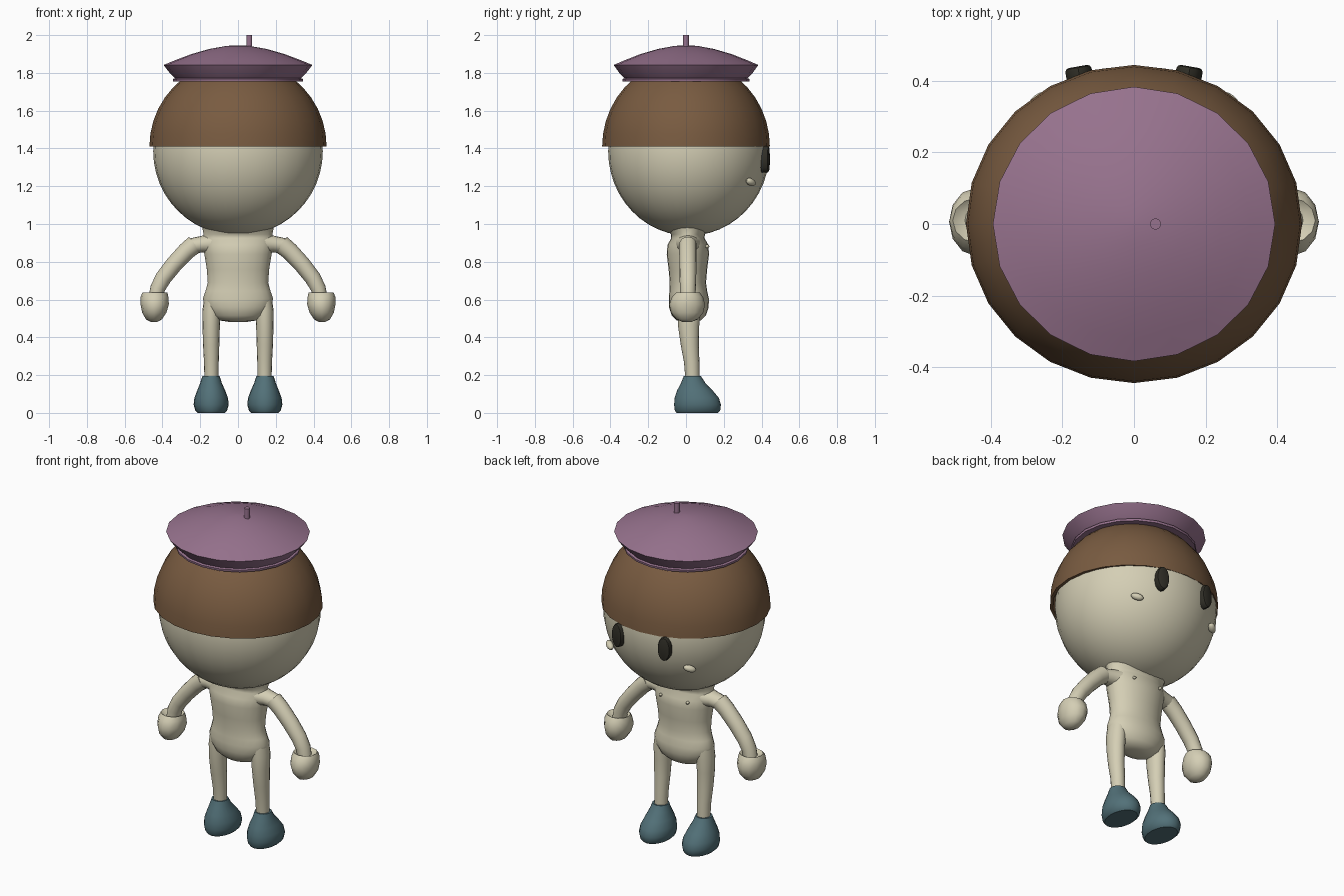
import bpy, bmesh, math
from mathutils import Vector, Matrix


def material(name, rgb):
    m = bpy.data.materials.new(name)
    m.diffuse_color = (*rgb, 1)
    return m


SKIN = material("pale_skin", (0.66, 0.62, 0.46))
HAIR = material("brown_hair", (0.19, 0.105, 0.052))
HAT = material("mauve_felt", (0.31, 0.17, 0.27))
SHOE = material("teal_leather", (0.085, 0.165, 0.19))
DARK = material("dark_eye", (0.03, 0.028, 0.02))


def finish(bm, name, mat, mirror=False, angle=40):
    bmesh.ops.recalc_face_normals(bm, faces=bm.faces[:])
    me = bpy.data.meshes.new(name)
    bm.to_mesh(me)
    bm.free()
    me.materials.append(mat)
    ob = bpy.data.objects.new(name, me)
    bpy.context.collection.objects.link(ob)
    bpy.ops.object.select_all(action='DESELECT')
    ob.select_set(True)
    bpy.context.view_layer.objects.active = ob
    bpy.ops.object.shade_smooth_by_angle(angle=math.radians(angle))
    if mirror:
        ob.modifiers.new("mirror", 'MIRROR')
    return ob


def loft(name, mat, rings, n=20, follow=False, mirror=False, angle=40, caps=(True, True)):
    """Skin elliptical rings (x, y, z, rx, ry); follow turns them along the path."""
    bm = bmesh.new()
    loops = []
    for i, (x, y, z, rx, ry) in enumerate(rings):
        u = Vector((1, 0, 0))
        if follow:
            a, b = rings[max(i - 1, 0)], rings[min(i + 1, len(rings) - 1)]
            t = Vector((b[0] - a[0], 0, b[2] - a[2])).normalized()
            u = Vector((t.z, 0, -t.x))
        ring = []
        for k in range(n):
            w = math.tau * k / n + math.pi / 2
            ring.append(bm.verts.new(Vector((x, y, z)) + u * rx * math.cos(w)
                                     + Vector((0, ry * math.sin(w), 0))))
        loops.append(ring)
    for p, q in zip(loops, loops[1:]):
        for k in range(n):
            bm.faces.new((p[k], p[(k + 1) % n], q[(k + 1) % n], q[k]))
    if caps[0]:
        bm.faces.new(loops[0])
    if caps[1]:
        bm.faces.new(loops[-1])
    return finish(bm, name, mat, mirror, angle)


def ball(name, mat, loc, size, seg=24, rows=16, rot=None, mirror=False):
    bm = bmesh.new()
    m = Matrix.Translation(loc) @ (rot or Matrix()) @ Matrix.Diagonal((*size, 1))
    bmesh.ops.create_uvsphere(bm, u_segments=seg, v_segments=rows, radius=1, matrix=m)
    return finish(bm, name, mat, mirror)


# Head
ball("head", SKIN, (0, 0.015, 1.385), (0.449, 0.427, 0.447), 32, 24)

# Hair: open dome with an inner lip
dome = [(0, 0.012, 1.44, 0.44, 0.418), (0, 0, 1.41, 0.452, 0.428)]
for i in range(11):
    a = math.radians(i * 8.6)
    c = math.cos(a)
    dome.append((0, 0, 1.41 + 0.46 * math.sin(a), 0.469 * c, 0.444 * c))
loft("hair", HAIR, dome, 24, caps=(False, True))

# Beret: band, flared underside, shallow crown
beret = [(0, 0, 1.76, 0.30, 0.29), (0, 0, 1.755, 0.343, 0.335), (0, 0, 1.768, 0.345, 0.337),
         (0, 0, 1.772, 0.333, 0.325), (0, 0, 1.80, 0.362, 0.353), (0, 0, 1.842, 0.394, 0.383),
         (0, 0, 1.87, 0.325, 0.317), (0, 0, 1.90, 0.245, 0.24), (0, 0, 1.927, 0.15, 0.146),
         (0, 0, 1.943, 0.06, 0.06), (0, 0, 1.946, 0.006, 0.006)]
loft("beret", HAT, beret, 20, angle=35)
loft("beret_stalk", HAT, [(0.06, 0, 1.93, 0.016, 0.016), (0.06, 0, 2.0, 0.016, 0.016)], 10)

# Eyes: bevelled oval discs turned slightly outward
bm = bmesh.new()
tilt = (Matrix.Translation((0.152, 0.412, 1.342)) @ Matrix.Rotation(math.radians(-10), 4, 'Z')
        @ Matrix.Rotation(math.radians(90), 4, 'X') @ Matrix.Diagonal((0.038, 0.070, 0.056, 1)))
bmesh.ops.create_cone(bm, cap_ends=True, segments=14, radius1=1, radius2=1, depth=1, matrix=tilt)
rim = [e for e in bm.edges if any(len(f.verts) > 4 for f in e.link_faces)]
bmesh.ops.bevel(bm, geom=rim, offset=0.011, segments=2, affect='EDGES', profile=0.5)
finish(bm, "eye", DARK, mirror=True)

# Cheeks
for s, side in ((1, "right"), (-1, "left")):
    turn = Matrix.Rotation(math.radians(-38 * s), 4, 'Z') @ Matrix.Rotation(math.radians(-18), 4, 'Y')
    ball("cheek_" + side, SKIN, (0.265 * s, 0.343, 1.222), (0.036, 0.02, 0.019), 12, 8, turn)

# Torso with flared neck and rounded hips
torso = [(0, 0.015, 0.482, 0.05, 0.03), (0, 0.015, 0.49, 0.10, 0.065), (0, 0.015, 0.515, 0.145, 0.09),
         (0, 0.015, 0.56, 0.175, 0.105), (0, 0.015, 0.605, 0.186, 0.106), (0, 0.012, 0.645, 0.172, 0.10),
         (0, 0.01, 0.69, 0.160, 0.096), (0, 0.01, 0.76, 0.165, 0.102), (0, 0.01, 0.84, 0.178, 0.112),
         (0, 0.01, 0.89, 0.188, 0.108), (0, 0.01, 0.925, 0.188, 0.088), (0, 0.01, 0.945, 0.182, 0.09),
         (0, 0.01, 0.985, 0.19, 0.125)]
loft("torso", SKIN, torso, 24, angle=60)
ball("chest_nub", SKIN, (0.09, 0.112, 0.882), (0.009, 0.012, 0.009), 8, 6, mirror=True)

# Shoulders, arms and hands
loft("shoulder", SKIN, [(0.13, 0.01, 0.895, 0.055, 0.07), (0.19, 0.01, 0.893, 0.044, 0.05),
                        (0.26, 0.01, 0.882, 0.040, 0.040)], 16, follow=True, mirror=True)
loft("arm", SKIN, [(0.228, 0.01, 0.893, 0.050, 0.046), (0.275, 0.01, 0.855, 0.047, 0.046),
                   (0.34, 0.01, 0.785, 0.045, 0.045), (0.395, 0.01, 0.715, 0.043, 0.044),
                   (0.425, 0.01, 0.66, 0.040, 0.042), (0.437, 0.01, 0.60, 0.038, 0.04)],
     16, follow=True, mirror=True)
loft("hand", SKIN, [(0.44, 0.01, 0.622, 0.040, 0.045), (0.44, 0.01, 0.638, 0.066, 0.062),
                    (0.442, 0.008, 0.615, 0.073, 0.082), (0.441, 0.006, 0.575, 0.075, 0.095),
                    (0.443, 0.006, 0.53, 0.064, 0.085), (0.445, 0.006, 0.495, 0.042, 0.056),
                    (0.445, 0.006, 0.48, 0.015, 0.02)], 12, mirror=True, angle=50)

# Legs and shoes
loft("leg", SKIN, [(0.135, 0.015, 0.60, 0.045, 0.06), (0.140, 0.015, 0.54, 0.049, 0.061),
                   (0.142, 0.014, 0.46, 0.046, 0.056), (0.142, 0.02, 0.36, 0.043, 0.048),
                   (0.141, 0.03, 0.27, 0.039, 0.041), (0.141, 0.034, 0.19, 0.037, 0.038)],
     16, mirror=True)
loft("shoe", SHOE, [(0.142, 0.06, 0.006, 0.072, 0.110), (0.142, 0.061, 0.018, 0.084, 0.120),
                    (0.142, 0.061, 0.05, 0.093, 0.124), (0.142, 0.057, 0.085, 0.089, 0.117),
                    (0.142, 0.047, 0.125, 0.074, 0.094), (0.143, 0.038, 0.165, 0.057, 0.064),
                    (0.143, 0.034, 0.20, 0.046, 0.046)], 20, mirror=True)
bpy.data.objects["shoe"].location.z = -0.006
